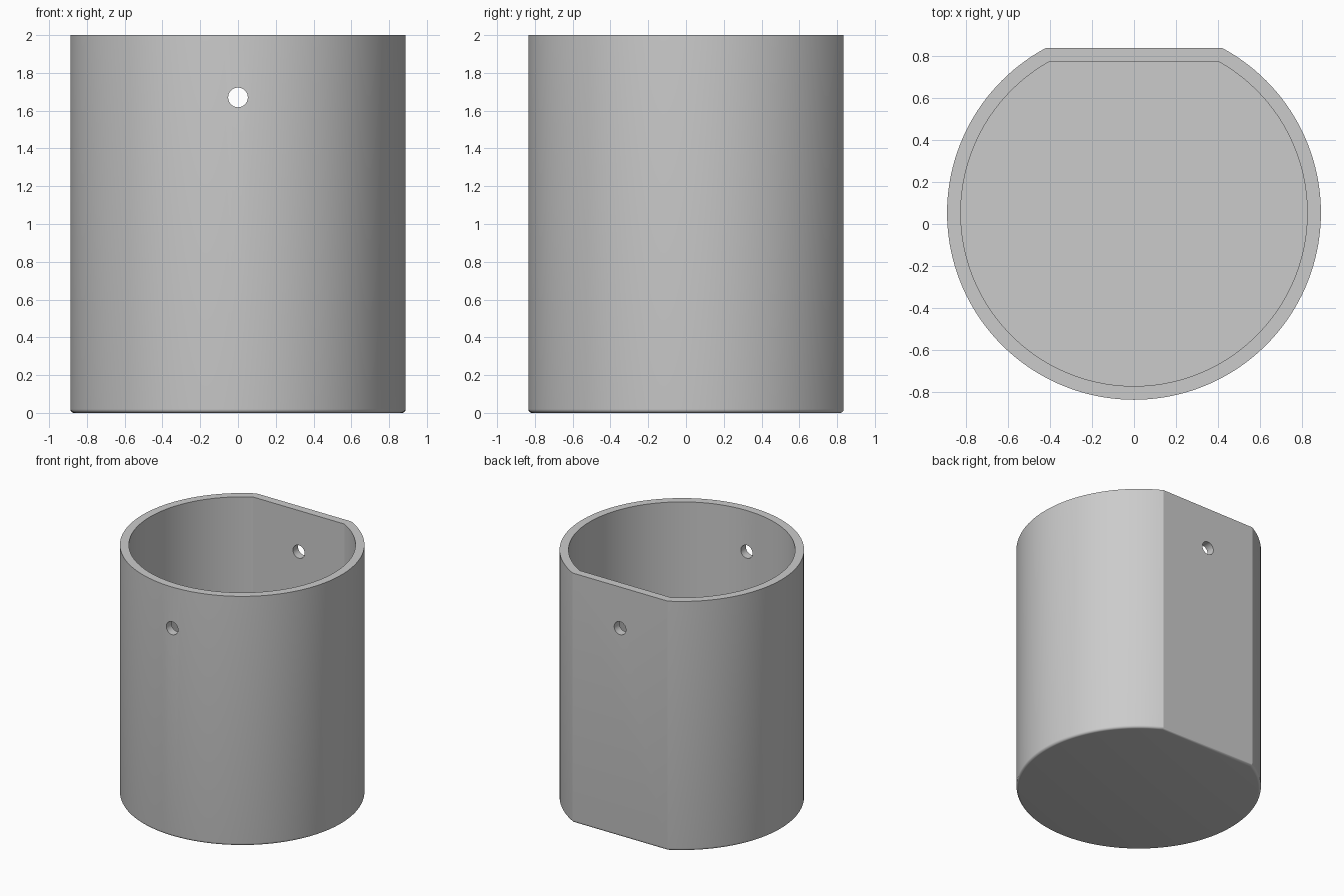
import bpy
import bmesh
from math import radians, sin, cos, acos, pi

cube = bpy.data.objects.get("Cube")
if cube:
    bpy.data.objects.remove(cube, do_unlink=True)

RADIUS, FLAT, CENTRE_Y = 0.888, 0.782, 0.053
WALL, HEIGHT, ROUND = 0.065, 2.0, 0.02
ARC_STEPS, ROUND_STEPS = 128, 5

grey = bpy.data.materials.new("grey")
grey.use_nodes = True
colour = (0.6, 0.6, 0.6, 1)
grey.diffuse_color = colour
grey.node_tree.nodes["Principled BSDF"].inputs["Base Color"].default_value = colour


def d_ring(bm, inset, z):
    """Circle with its back cut flat, shrunk inwards by inset."""
    r, flat = RADIUS - inset, FLAT - inset
    half = acos(flat / r)
    ring = []
    for i in range(ARC_STEPS + 1):
        a = pi / 2 + half + (2 * pi - 2 * half) * i / ARC_STEPS
        ring.append(bm.verts.new((r * cos(a), CENTRE_Y + r * sin(a), z)))
    return ring


# Cup body: rounded base edge, outer wall, rim, inner wall, floor
profile = []
for i in range(ROUND_STEPS + 1):
    a = pi / 2 * i / ROUND_STEPS
    profile.append((ROUND * (1 - sin(a)), ROUND * (1 - cos(a))))
profile += [(0, HEIGHT), (WALL, HEIGHT), (WALL, WALL)]

bm = bmesh.new()
rings = [d_ring(bm, inset, z) for inset, z in profile]
for low, high in zip(rings, rings[1:]):
    for i in range(len(low)):
        j = (i + 1) % len(low)
        bm.faces.new((low[i], low[j], high[j], high[i]))
bm.faces.new(rings[0])
bm.faces.new(rings[-1])
bmesh.ops.recalc_face_normals(bm, faces=bm.faces)
mesh = bpy.data.meshes.new("cup_body")
bm.to_mesh(mesh)
bm.free()
mesh.materials.append(grey)
body = bpy.data.objects.new("cup_body", mesh)
bpy.context.collection.objects.link(body)

# Round hole through the front and back walls
bpy.ops.mesh.primitive_cylinder_add(vertices=48, radius=0.052, depth=3,
                                    location=(0, 0, 1.67), rotation=(pi / 2, 0, 0))
cutter = bpy.context.object
cutter.name = "hole_cutter"
cutter.hide_render = True
cutter.data.materials.append(grey)
cut = body.modifiers.new("holes", "BOOLEAN")
cut.operation = "DIFFERENCE"
cut.solver = "EXACT"
cut.object = cutter

bpy.ops.object.select_all(action="DESELECT")
body.select_set(True)
bpy.context.view_layer.objects.active = body
bpy.ops.object.modifier_apply(modifier=cut.name)
bpy.data.objects.remove(cutter, do_unlink=True)
bpy.ops.object.shade_smooth_by_angle(angle=radians(25))
